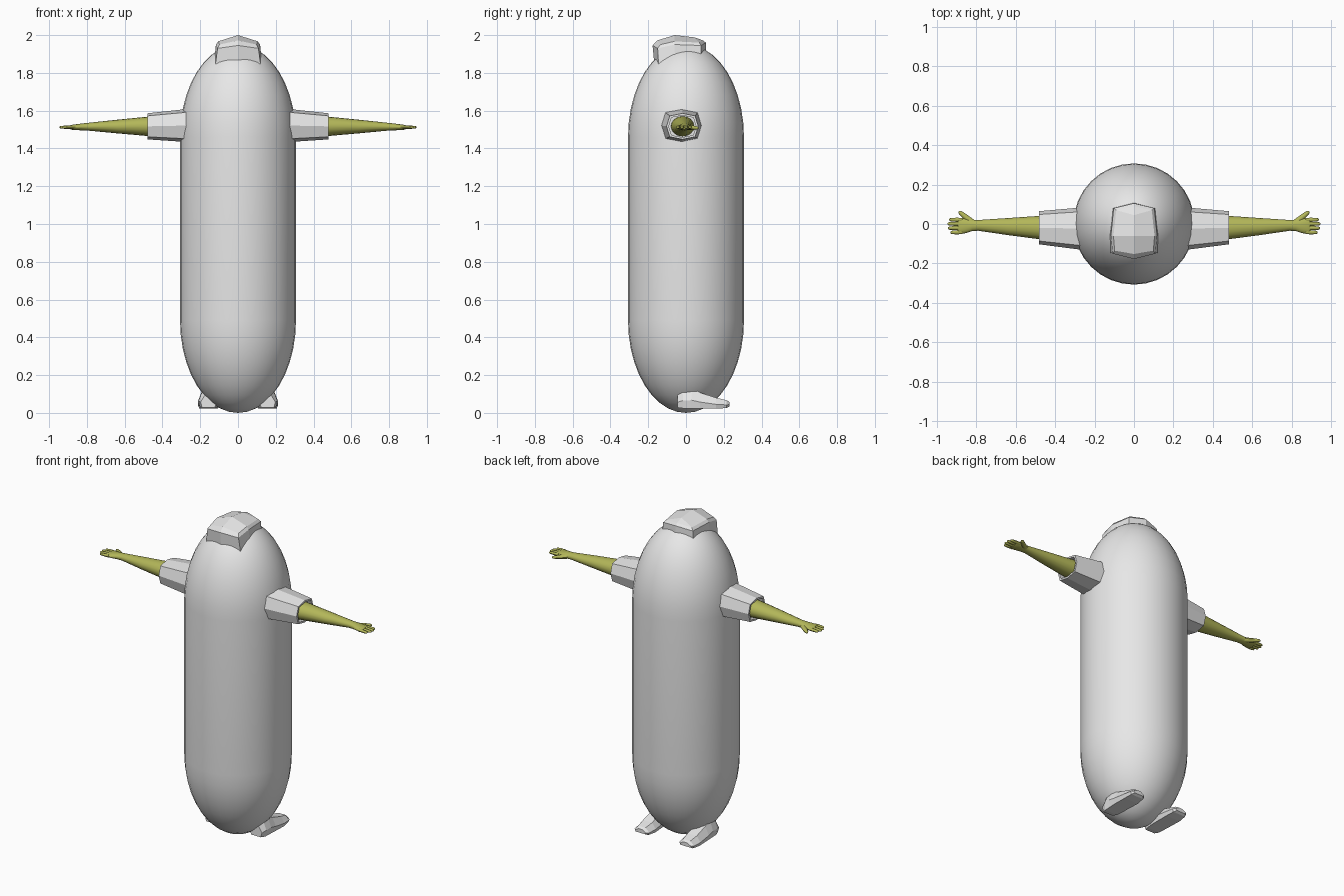
import bpy, bmesh, math
from mathutils import Vector

if "Cube" in bpy.data.objects:
    bpy.data.objects.remove(bpy.data.objects["Cube"])


def material(name, rgb):
    m = bpy.data.materials.new(name)
    m.diffuse_color = (*rgb, 1)
    m.use_nodes = True
    m.node_tree.nodes["Principled BSDF"].inputs["Base Color"].default_value = m.diffuse_color
    return m


GREY = material("light grey", (0.8, 0.8, 0.8))
OLIVE = material("olive green", (0.45, 0.47, 0.10))


def loft(bm, rings, close_start=True, close_end=True):
    """Skin a list of equal-length point rings."""
    vs = [[bm.verts.new(p) for p in r] for r in rings]
    n = len(rings[0])
    for a, b in zip(vs, vs[1:]):
        for i in range(n):
            j = (i + 1) % n
            bm.faces.new((a[i], a[j], b[j], b[i]))
    if close_start:
        bm.faces.new(vs[0])
    if close_end:
        bm.faces.new(vs[-1])
    return vs


def finish(name, bm, mat, smooth=None):
    bmesh.ops.recalc_face_normals(bm, faces=bm.faces)
    me = bpy.data.meshes.new(name)
    bm.to_mesh(me)
    bm.free()
    ob = bpy.data.objects.new(name, me)
    bpy.context.collection.objects.link(ob)
    me.materials.append(mat)
    if smooth:
        bpy.ops.object.select_all(action='DESELECT')
        bpy.context.view_layer.objects.active = ob
        ob.select_set(True)
        bpy.ops.object.shade_smooth_by_angle(angle=math.radians(smooth))
    return ob


def oval(x, cy, cz, ry, rz, n=16):
    return [(x, cy + ry * math.cos(2 * math.pi * i / n),
             cz + rz * math.sin(2 * math.pi * i / n)) for i in range(n)]


def digit(bm, a, b, r0, r1):
    """Tapered finger with a rounded tip, from a to b."""
    a, b = Vector(a), Vector(b)
    d = (b - a).normalized()
    side = d.cross(Vector((0, 0, 1))).normalized()
    up = side.cross(d)
    rings = []
    for t, k in ((0, 1), (0.5, 1.05), (0.86, 0.95), (0.96, 0.7), (1, 0.3)):
        r = (r0 + (r1 - r0) * t) * k
        rings.append([a.lerp(b, t) + r * (side * math.cos(q) + 0.85 * up * math.sin(q))
                      for q in (i * math.pi / 4 for i in range(8))])
    loft(bm, rings)


# Body: capsule with stretched domes
bm = bmesh.new()
R, CAP, LOW, HIGH, SEG = 0.307, 0.49, 0.49, 1.46, 32
prof = [(R * math.sin(a), LOW - CAP * math.cos(a))
        for a in (math.pi / 2 * i / 10 for i in range(1, 11))]
prof += [(r, HIGH + LOW - z) for r, z in reversed(prof)]
rings = [[(r * math.cos(2 * math.pi * i / SEG), r * math.sin(2 * math.pi * i / SEG), z)
          for i in range(SEG)] for r, z in prof]
vs = loft(bm, rings, False, False)
for ring, z in ((vs[0], LOW - CAP), (vs[-1], HIGH + CAP)):
    tip = bm.verts.new((0, 0, z))
    for i in range(SEG):
        bm.faces.new((ring[i], ring[(i + 1) % SEG], tip))
finish("body", bm, GREY, 40)

# Faceted cap on the crown
bm = bmesh.new()


def full(half):
    """Mirror a front-to-back half outline into a closed ring."""
    return half + [(-x, y, z) for x, y, z in reversed(half[1:-1])]


base = full([(0, -.165, 1.82), (.12, -.145, 1.84), (.127, -.06, 1.85),
             (.11, .08, 1.86), (0, .11, 1.86)])
rim = full([(0, -.177, 1.945), (.108, -.15, 1.93), (.117, -.06, 1.95),
            (.103, .08, 1.945), (0, .105, 1.96)])
crown = full([(0, -.152, 1.972), (.098, -.135, 1.95), (.104, -.06, 1.967),
              (.09, .07, 1.96), (0, .09, 1.972)])
top = loft(bm, [base, rim, crown], True, False)[-1]
r1, r2 = bm.verts.new((0, -.06, 2.0)), bm.verts.new((0, .045, 1.988))
for f in ((top[0], top[1], top[2], r1), (top[2], top[3], r2, r1), (top[3], top[4], r2),
          (top[0], r1, top[6], top[7]), (top[6], r1, r2, top[5]), (top[5], r2, top[4])):
    bm.faces.new(f)
finish("crown_cap", bm, GREY)

for s, side in ((1, "right"), (-1, "left")):
    # Sleeve: squarish octagon with a hollow cuff
    bm = bmesh.new()

    def octagon(x, cy, cz, ry, rz):
        pts = ((1, 0), (.8, .8), (0, 1), (-.8, .8), (-1, 0), (-.8, -.8), (0, -1), (.8, -.8))
        return [(s * x, cy + ry * a, cz + rz * b) for a, b in pts]

    loft(bm, [octagon(.24, -.024, 1.522, .11, .09), octagon(.48, -.019, 1.517, .084, .069),
              octagon(.48, -.019, 1.517, .072, .058), octagon(.45, -.019, 1.517, .072, .058)])
    finish(side + "_sleeve", bm, GREY)

    # Bare arm tapering into the palm
    bm = bmesh.new()
    loft(bm, [oval(s * x, *p) for x, *p in (
        (.42, -.018, 1.517, .064, .055), (.48, -.018, 1.517, .059, .051),
        (.64, -.013, 1.516, .043, .036), (.79, -.007, 1.515, .027, .021),
        (.82, -.007, 1.514, .029, .019), (.85, -.009, 1.513, .037, .016),
        (.88, -.010, 1.512, .040, .013), (.892, -.010, 1.512, .036, .009))])
    finish(side + "_arm", bm, OLIVE, 50)

    # Fingers and thumb
    bm = bmesh.new()
    for y, tip in ((-.041, .930), (-.020, .943), (.001, .945), (.021, .936)):
        digit(bm, (s * .87, y, 1.513), (s * tip, y * 1.05, 1.512), .0105, .009)
    digit(bm, (s * .815, .004, 1.512), (s * .888, .064, 1.508), .017, .010)
    finish(side + "_fingers", bm, OLIVE, 50)

    # Foot: chunky boot with a low toe
    bm = bmesh.new()
    rings = []
    for y, xi, xo, z0, z1 in ((-.045, .115, .198, .028, .10), (-.015, .105, .208, .024, .128),
                              (.03, .10, .21, .024, .132), (.075, .10, .212, .024, .107),
                              (.16, .098, .213, .022, .08), (.215, .105, .207, .026, .067),
                              (.23, .118, .195, .034, .058)):
        zm = z0 + .4 * (z1 - z0)
        rings.append([(s * x, y, z) for x, z in (
            (xi + .008, z0), (xo - .008, z0), (xo, zm), (xo - .026, z1), (xi + .026, z1), (xi, zm))])
    loft(bm, rings)
    finish(side + "_foot", bm, GREY)
